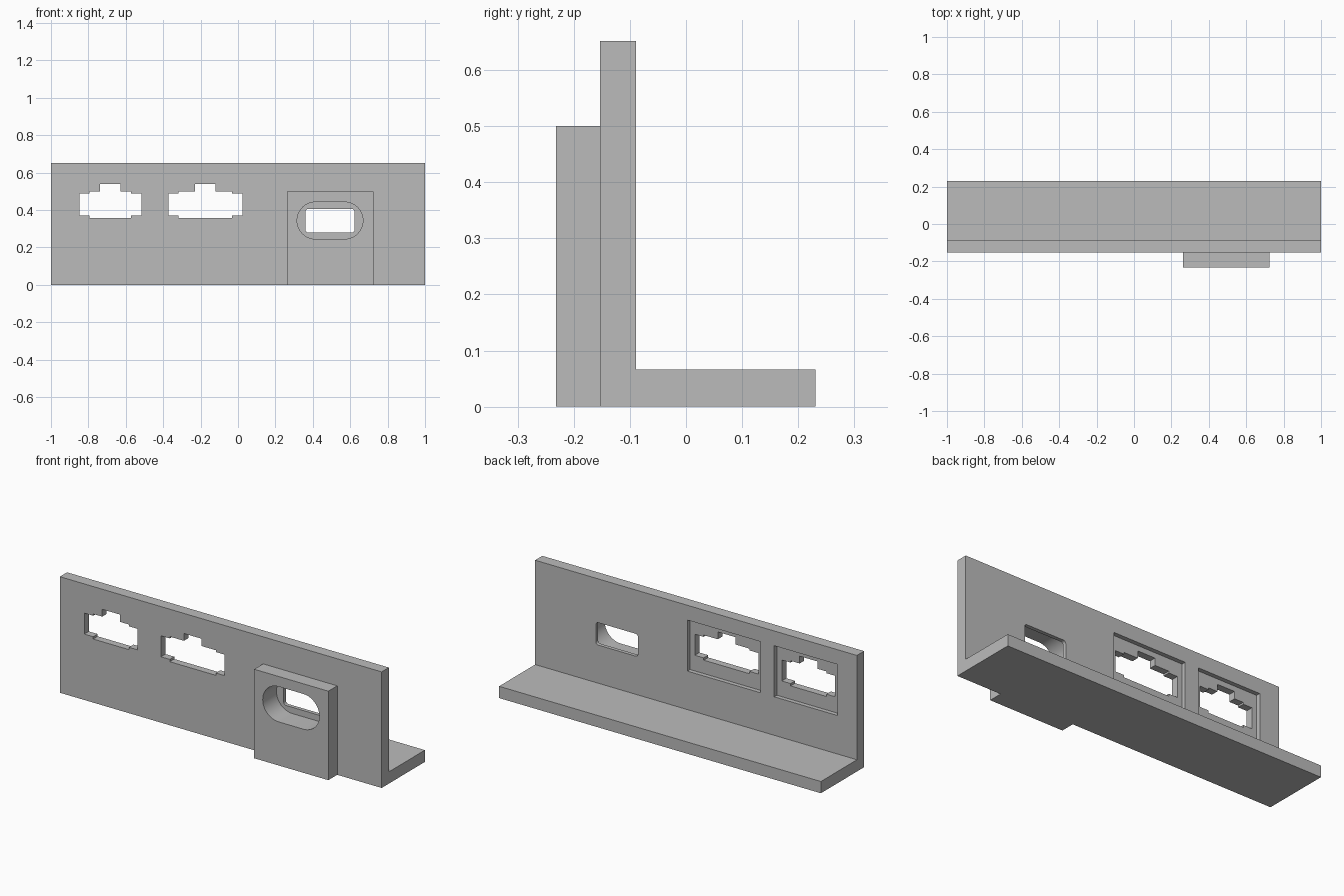
import bpy
import bmesh
from math import cos, sin, pi
from mathutils import Vector

cube = bpy.data.objects.get("Cube")
if cube:
    bpy.data.objects.remove(cube)

grey = bpy.data.materials.new("plain grey")
grey.use_nodes = True
grey.diffuse_color = (0.5, 0.5, 0.5, 1)
grey.node_tree.nodes["Principled BSDF"].inputs["Base Color"].default_value = (0.5, 0.5, 0.5, 1)

FRONT, BACK, BOSS_FRONT = -0.153, -0.089, -0.232
OVER = 0.05  # how far cutters overshoot a face


def prism(name, outline, start, end, axis="Y"):
    """Extrude a flat outline along Y (points are x, z) or X (points are y, z)."""
    bm = bmesh.new()
    if axis == "Y":
        points = [(a, start, b) for a, b in outline]
        move = Vector((0, end - start, 0))
    else:
        points = [(start, a, b) for a, b in outline]
        move = Vector((end - start, 0, 0))
    face = bm.faces.new([bm.verts.new(p) for p in points])
    out = bmesh.ops.extrude_face_region(bm, geom=[face])
    moved = [v for v in out["geom"] if isinstance(v, bmesh.types.BMVert)]
    bmesh.ops.translate(bm, verts=moved, vec=move)
    bmesh.ops.recalc_face_normals(bm, faces=bm.faces)
    mesh = bpy.data.meshes.new(name)
    bm.to_mesh(mesh)
    bm.free()
    mesh.materials.append(grey)
    obj = bpy.data.objects.new(name, mesh)
    bpy.context.collection.objects.link(obj)
    return obj


def rectangle(x0, x1, z0, z1):
    return [(x0, z0), (x1, z0), (x1, z1), (x0, z1)]


def rounded(x0, x1, z0, z1, radius, steps):
    """Rectangle outline with rounded corners."""
    corners = [(x1 - radius, z1 - radius), (x0 + radius, z1 - radius),
               (x0 + radius, z0 + radius), (x1 - radius, z0 + radius)]
    points = []
    for quarter, (cx, cz) in enumerate(corners):
        for i in range(steps + 1):
            angle = (quarter + i / steps) * pi / 2
            points.append((cx + radius * cos(angle), cz + radius * sin(angle)))
    return points


def socket(centre, half_width):
    """Stepped connector outline, mirrored about its centre."""
    shoulder = half_width - 0.055
    half = [(shoulder, 0.357), (shoulder, 0.37), (half_width, 0.37), (half_width, 0.488),
            (shoulder, 0.488), (shoulder, 0.498), (0.055, 0.498), (0.055, 0.539)]
    return ([(centre + x, z) for x, z in half]
            + [(centre - x, z) for x, z in reversed(half)])


def cut(target, cutter):
    cutter.hide_render = True
    mod = target.modifiers.new("cut", "BOOLEAN")
    mod.operation = "DIFFERENCE"
    mod.solver = "EXACT"
    mod.object = cutter
    bpy.context.view_layer.objects.active = target
    bpy.ops.object.modifier_apply(modifier=mod.name)
    bpy.data.objects.remove(cutter)


# L-shaped bracket: upright panel and rear foot
bracket = prism("bracket", [(FRONT, 0), (0.231, 0), (0.231, 0.066), (BACK, 0.066),
                            (BACK, 0.652), (FRONT, 0.652)], -1, 1, "X")

# Raised block on the front
boss = prism("front_block", rectangle(0.263, 0.724, 0, 0.5), BOSS_FRONT, FRONT)

# Two connector openings, each with a shallow recess on the back
for centre, half_width in ((-0.682, 0.166), (-0.174, 0.198)):
    cut(bracket, prism("socket_cutter", socket(centre, half_width),
                       FRONT - OVER, BACK + OVER))
    reach = half_width + 0.03
    cut(bracket, prism("recess_cutter",
                       rectangle(centre - reach, centre + reach, 0.282, 0.569),
                       BACK - 0.024, BACK + OVER))

# Long rounded pocket through the block and into the panel
pocket = rounded(0.316, 0.668, 0.245, 0.443, 0.0989, 12)
for part in (boss, bracket):
    cut(part, prism("pocket_cutter", pocket, BOSS_FRONT - OVER, -0.11))

# Small port opening through the pocket floor
cut(bracket, prism("port_cutter", rounded(0.361, 0.623, 0.28, 0.406, 0.015, 4),
                   FRONT - OVER, BACK + OVER))

# Smooth the rounded walls, keep the edges sharp
for part in (bracket, boss):
    bpy.ops.object.select_all(action="DESELECT")
    part.select_set(True)
    bpy.context.view_layer.objects.active = part
    bpy.ops.object.shade_smooth_by_angle(angle=pi / 6)
